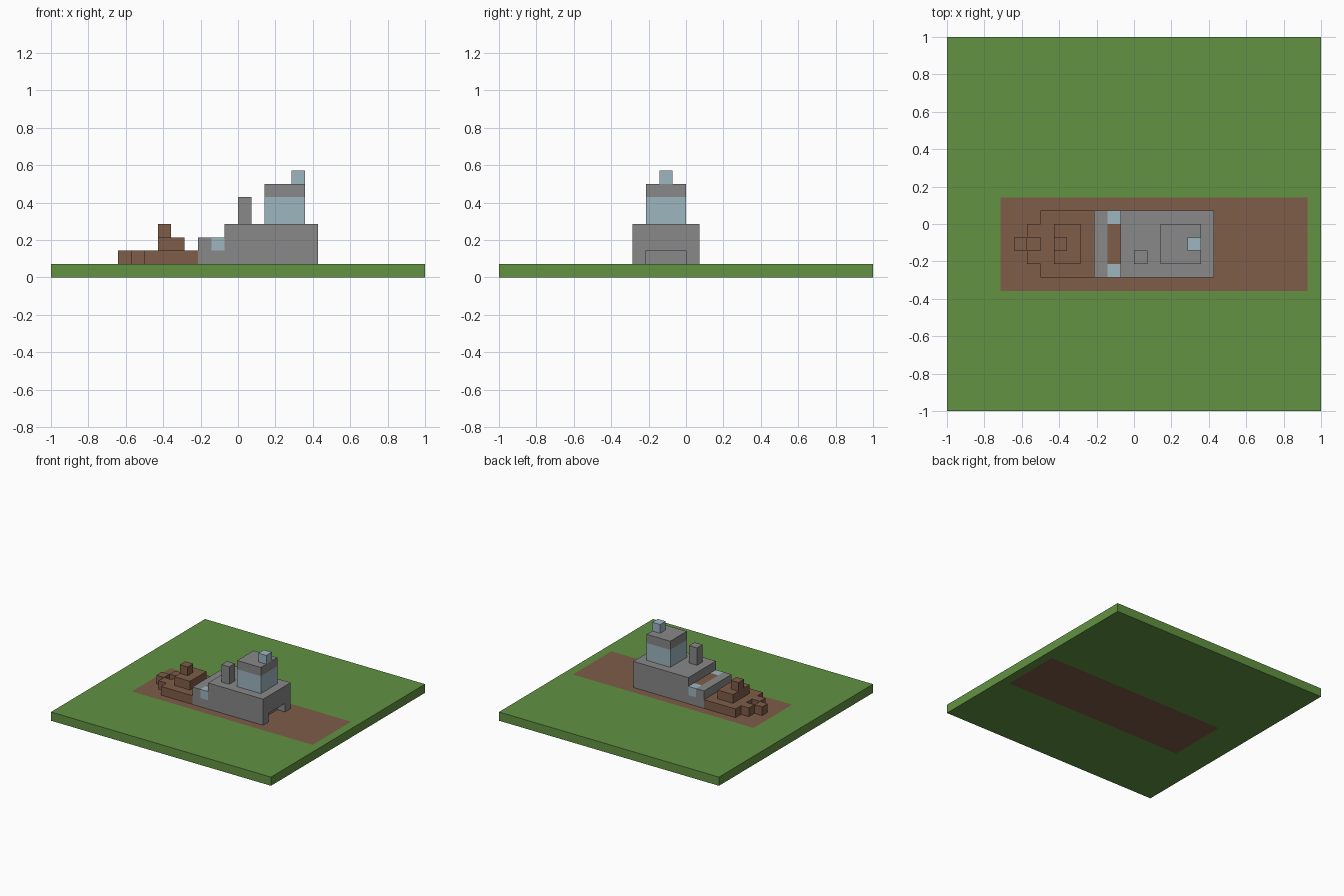
import bpy, bmesh
from mathutils import Vector

if "Cube" in bpy.data.objects:
    bpy.data.objects.remove(bpy.data.objects["Cube"], do_unlink=True)

U = 1 / 14  # edge length of one block


def material(name, rgb):
    linear = [((c / 255 + 0.055) / 1.055) ** 2.4 for c in rgb] + [1]
    mat = bpy.data.materials.new(name)
    mat.use_nodes = True
    mat.diffuse_color = linear
    bsdf = next(n for n in mat.node_tree.nodes if n.type == 'BSDF_PRINCIPLED')
    bsdf.inputs["Base Color"].default_value = linear
    return mat


GREEN = material("grass green", (98, 146, 66))
BROWN = material("earth brown", (126, 92, 72))
GREY = material("stone grey", (136, 136, 136))
BLUE = material("pale blue", (158, 182, 192))


def prism(name, profile, y0, y1, mats, cuts=(), rule=None):
    """Extrude an x-z profile along y, slice it at (axis, position) and paint by rule."""
    bm = bmesh.new()
    face = bm.faces.new([bm.verts.new((x, y0, z)) for x, z in profile])
    ext = bmesh.ops.extrude_face_region(bm, geom=[face])
    verts = [g for g in ext["geom"] if isinstance(g, bmesh.types.BMVert)]
    bmesh.ops.translate(bm, verts=verts, vec=(0, y1 - y0, 0))
    for axis, pos in cuts:
        normal = Vector((0, 0, 0))
        normal[axis] = 1
        bmesh.ops.bisect_plane(bm, geom=bm.verts[:] + bm.edges[:] + bm.faces[:],
                               plane_co=normal * pos, plane_no=normal)
    bmesh.ops.recalc_face_normals(bm, faces=bm.faces)
    if rule:
        for f in bm.faces:
            f.material_index = rule(f.calc_center_median())
    bmesh.ops.scale(bm, verts=bm.verts, vec=(U, U, U))
    mesh = bpy.data.meshes.new(name)
    bm.to_mesh(mesh)
    bm.free()
    for m in mats:
        mesh.materials.append(m)
    obj = bpy.data.objects.new(name, mesh)
    bpy.context.scene.collection.objects.link(obj)
    return obj


def box(name, xs, ys, zs, mats, cuts=(), rule=None):
    (x0, x1), (z0, z1) = xs, zs
    return prism(name, [(x0, z0), (x1, z0), (x1, z1), (x0, z1)], *ys, mats, cuts, rule)


# Grass slab with an earth strip running through it
box("ground_slab", (-14, 14), (-14, 14), (0, 1), [GREEN, BROWN],
    [(0, -10), (0, 13), (1, -5), (1, 2)],
    lambda c: int(-10 < c.x < 13 and -5 < c.y < 2))


# Stepped grey hull with a brown band and blue lamps set in its low deck
def hull_colour(c):
    if -2 < c.x < -1 and c.z > 2:
        return 1 if -3 < c.y < 0 else 2
    return 0


hull = prism("hull", [(-3, 1), (6, 1), (6, 4), (-1, 4), (-1, 3), (-3, 3)], -4, 1,
             [GREY, BROWN, BLUE],
             [(0, -2), (0, -1), (1, -3), (1, 0), (2, 2)], hull_colour)

# Opening under the rear end
cutter = box("opening_cutter", (5, 7), (-3, 0), (0, 2), [GREY])
cutter.hide_render = True
cutter.hide_viewport = True
cutter.display_type = 'WIRE'
cut = hull.modifiers.new("opening", 'BOOLEAN')
cut.operation = 'DIFFERENCE'
cut.solver = 'EXACT'
cut.object = cutter

# Tower, its blue lamp and the chimney
box("tower", (2, 5), (-3, 0), (4, 7), [BLUE, GREY], [(2, 6)], lambda c: int(c.z > 6))
box("tower_lamp", (4, 5), (-2, -1), (7, 8), [BLUE])
box("chimney", (0, 1), (-3, -2), (4, 6), [GREY])

# Brown bow with stacked mound
box("bow_base", (-7, -3), (-4, 1), (1, 2), [BROWN])
box("bow_mound", (-6, -4), (-3, 0), (2, 3), [BROWN])
box("bow_peak", (-6, -5), (-2, -1), (3, 4), [BROWN])

# Three blocks ringing a gap at the tip
for side, y in (("right", -3), ("left", -1)):
    box(f"{side}_tip_block", (-8, -7), (y, y + 1), (1, 2), [BROWN])
box("front_tip_block", (-9, -8), (-2, -1), (1, 2), [BROWN])
